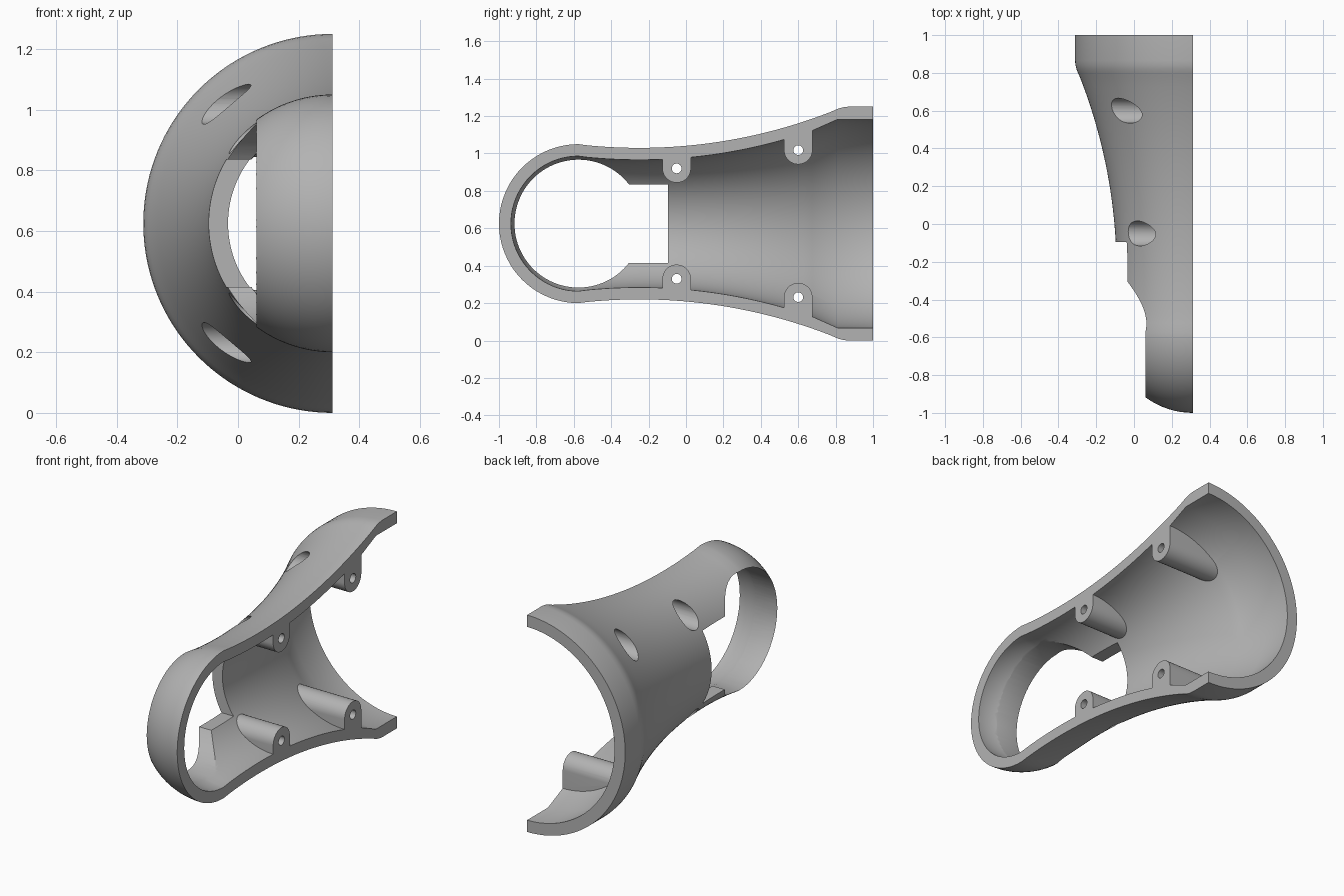
import bpy, bmesh, math
from mathutils import Vector

cube = bpy.data.objects.get("Cube")
if cube:
    bpy.data.objects.remove(cube, do_unlink=True)

CX, CZ = 0.3125, 0.625        # axis of revolution, along y
SPLIT = CX                    # flat mating face
NOSE_Y, NOSE_R = -0.575, 0.425
WALL = 0.064

grey = bpy.data.materials.new("grey plastic")
grey.use_nodes = True
grey.diffuse_color = (0.45, 0.45, 0.45, 1)
grey.node_tree.nodes["Principled BSDF"].inputs["Base Color"].default_value = (0.45, 0.45, 0.45, 1)


def make_object(name, bm):
    bmesh.ops.recalc_face_normals(bm, faces=bm.faces)
    mesh = bpy.data.meshes.new(name)
    bm.to_mesh(mesh)
    bm.free()
    mesh.materials.append(grey)
    obj = bpy.data.objects.new(name, mesh)
    bpy.context.collection.objects.link(obj)
    return obj


def revolve(name, profile, sweep, steps):
    """Sweep (y, r) points, whose two ends lie on the axis; a half sweep gets flat caps."""
    bm = bmesh.new()
    first = bm.verts.new((CX, profile[0][0], CZ))
    last = bm.verts.new((CX, profile[-1][0], CZ))
    full = sweep > 6
    rows = []
    for i in range(steps if full else steps + 1):
        a = sweep * i / steps
        ring = [bm.verts.new((CX - r * math.sin(a), y, CZ + r * math.cos(a)))
                for y, r in profile[1:-1]]
        rows.append([first] + ring + [last])
    pairs = list(zip(rows, rows[1:]))
    if full:
        pairs.append((rows[-1], rows[0]))
    for a, b in pairs:
        for j in range(len(profile) - 1):
            quad = list(dict.fromkeys((a[j], a[j + 1], b[j + 1], b[j])))
            bm.faces.new(quad)
    if not full:
        bm.faces.new(rows[0])
        bm.faces.new(rows[-1])
    return make_object(name, bm)


def prism(name, outline, x0, x1):
    """Extrude a (y, z) outline along x."""
    bm = bmesh.new()
    face = bm.faces.new([bm.verts.new((x0, y, z)) for y, z in outline])
    new = bmesh.ops.extrude_face_region(bm, geom=[face])["geom"]
    bmesh.ops.translate(bm, vec=Vector((x1 - x0, 0, 0)),
                        verts=[g for g in new if isinstance(g, bmesh.types.BMVert)])
    return make_object(name, bm)


def arc(y, z, r, start, end, n):
    return [(y + r * math.cos(start + (end - start) * i / n),
             z + r * math.sin(start + (end - start) * i / n)) for i in range(n + 1)]


def disc(y, z, r, n=48):
    return arc(y, z, r, 0, 2 * math.pi, n)[:-1]


def combine(target, tool, operation):
    mod = target.modifiers.new(operation, "BOOLEAN")
    mod.operation, mod.solver, mod.object = operation, "EXACT", tool
    bpy.context.view_layer.update()
    graph = bpy.context.evaluated_depsgraph_get()
    mesh = bpy.data.meshes.new_from_object(target.evaluated_get(graph))
    target.modifiers.clear()
    target.data = mesh
    bpy.data.objects.remove(tool, do_unlink=True)


def waist(y):
    """Outer radius of the concave flare."""
    return 0.405 + 2.82 - math.sqrt(2.82 ** 2 - (y + 0.25) ** 2)


def nose(r):
    """Quarter circle from the axis to the widest point of the nose."""
    pts = arc(NOSE_Y, 0, r, math.pi, math.pi / 2, 20)
    return [(pts[0][0], 0)] + pts[1:]


def outer_profile(inset):
    flare = [(y, waist(y) - inset) for y in [NOSE_Y + 0.05 * i for i in range(1, 28)]]
    rim = [(0.8, 0.609), (0.82, 0.617), (0.84, 0.622), (0.865, 0.625), (1, 0.625)]
    return nose(NOSE_R - inset) + flare + [(y, r - inset) for y, r in rim]


# Half shell: outer skin, open back rim, then inner skin
inner = nose(NOSE_R - WALL)
inner += [(y, waist(y) - WALL) for y in [NOSE_Y + 0.05 * i for i in range(1, 26)]]
inner += [(0.81, 0.557), (1, 0.557)]
shell = revolve("half_shell", outer_profile(0) + inner[::-1], math.pi, 72)

# Screw bosses, rounded towards the axis and rooted in the wall
screws = [(y, CZ + side * dz, side) for y, dz in ((-0.05, 0.295), (0.6, 0.393)) for side in (1, -1)]
for y, z, side in screws:
    R = 0.076
    outline = arc(y, z, R, 0, -side * math.pi, 24)
    outline += [(y - R, z + side * 0.13), (y + R, z + side * 0.13)]
    boss = prism("screw_boss", outline, SPLIT, -0.4)
    limit = revolve("boss_limit", outer_profile(0.02) + [(1, 0)], 2 * math.pi, 96)
    combine(boss, limit, "INTERSECT")
    combine(shell, boss, "UNION")

# Round side opening and the rectangular notch behind it
combine(shell, prism("round_opening", disc(NOSE_Y, CZ, 0.342, 96), 0.306, -0.6), "DIFFERENCE")
notch = [(NOSE_Y, CZ - 0.21), (-0.095, CZ - 0.21), (-0.095, CZ + 0.21), (NOSE_Y, CZ + 0.21)]
combine(shell, prism("notch", notch, 0.3, -0.6), "DIFFERENCE")

# Screw holes and the wide recesses for their heads
for y, z, side in screws:
    combine(shell, prism("head_recess", disc(y, z, 0.066), 0.2, -0.6), "DIFFERENCE")
    combine(shell, prism("screw_hole", disc(y, z, 0.026, 24), 0.5, -0.6), "DIFFERENCE")

# Smooth curved skin with crisp cut edges
bpy.ops.object.select_all(action="DESELECT")
shell.select_set(True)
bpy.context.view_layer.objects.active = shell
bpy.ops.object.shade_smooth_by_angle(angle=math.radians(25))
